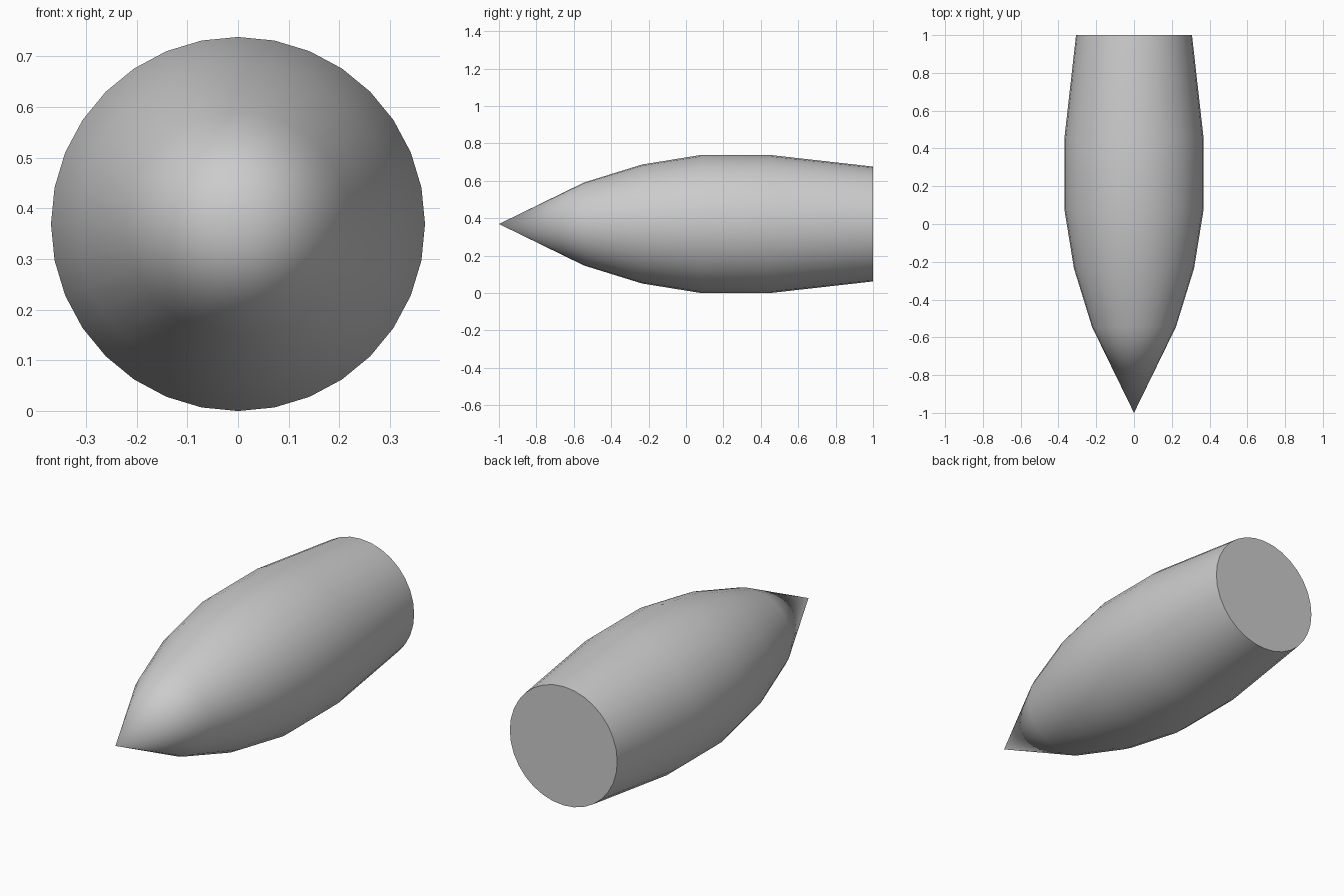
import bpy, bmesh
from math import sin, cos, tau

if "Cube" in bpy.data.objects:
    bpy.data.objects.remove(bpy.data.objects["Cube"])

SIDES = 32
R = 0.369
# profile: (y, radius) from behind the tip to the flat back
PROFILE = [(-0.545, 0.222), (-0.235, 0.318), (0.08, R), (0.45, R), (1.0, 0.307)]

bm = bmesh.new()


def ring(y, r):
    return [bm.verts.new((r * sin(tau * i / SIDES), y, R + r * cos(tau * i / SIDES)))
            for i in range(SIDES)]


rings = [ring(y, r) for y, r in PROFILE]
tip = bm.verts.new((0, -1, R))

# pointed nose and tapering sides
for i in range(SIDES):
    j = (i + 1) % SIDES
    bm.faces.new((tip, rings[0][i], rings[0][j]))
    for a, b in zip(rings, rings[1:]):
        bm.faces.new((a[i], b[i], b[j], a[j]))

# flat back cap
bm.faces.new(rings[-1])
bmesh.ops.recalc_face_normals(bm, faces=bm.faces)

mesh = bpy.data.meshes.new("bullet_body")
bm.to_mesh(mesh)
bm.free()
body = bpy.data.objects.new("bullet_body", mesh)
bpy.context.collection.objects.link(body)

# smooth sides, sharp rim at the back
bpy.context.view_layer.objects.active = body
body.select_set(True)
bpy.ops.object.shade_smooth_by_angle(angle=0.7)
